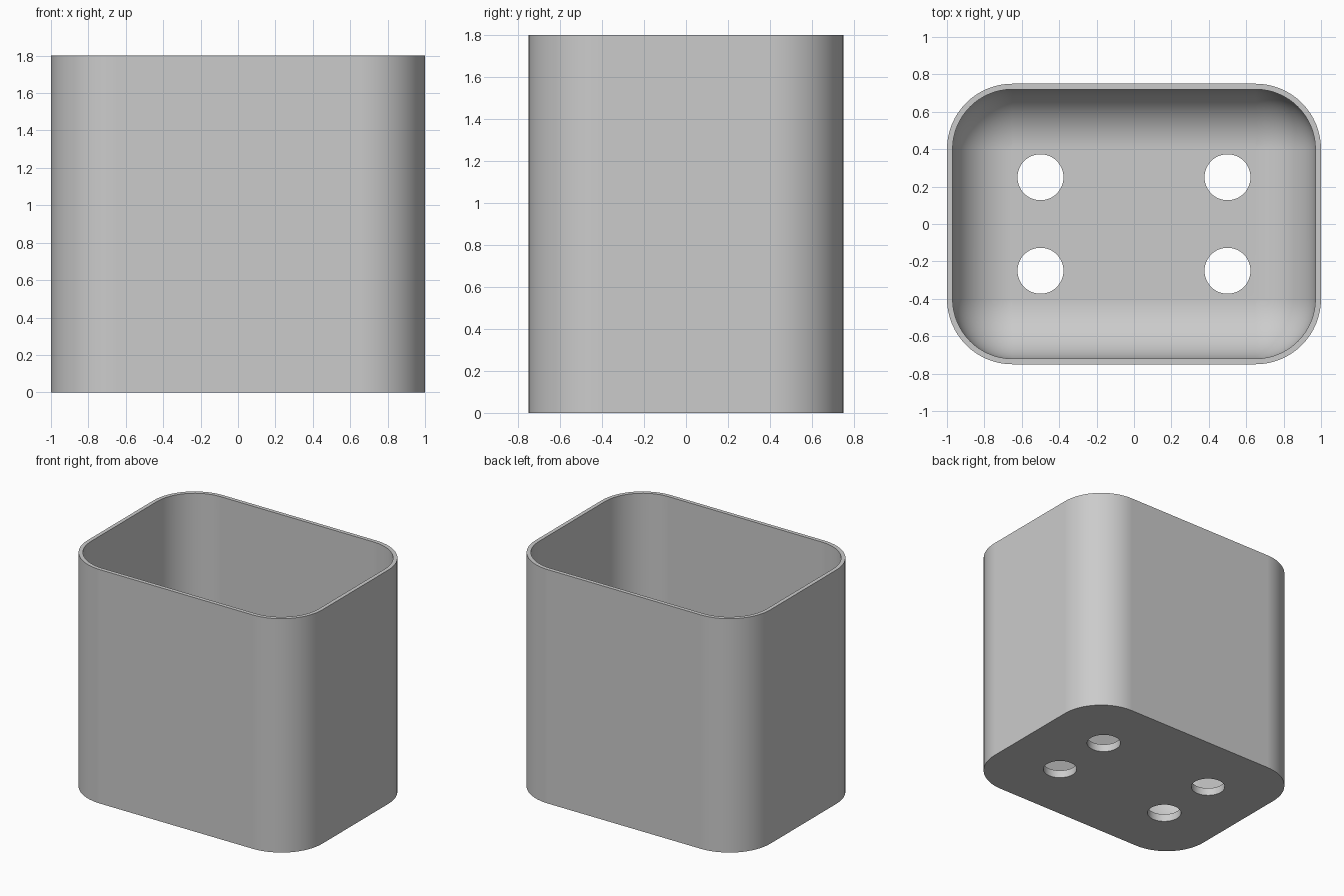
import bpy, bmesh, math

if "Cube" in bpy.data.objects:
    bpy.data.objects.remove(bpy.data.objects["Cube"])

WIDTH, DEPTH, HEIGHT = 2.0, 1.5, 1.8
CORNER, WALL, FLOOR = 0.35, 0.03, 0.06
FILLET = CORNER - WALL
STEPS = 16

grey = bpy.data.materials.new("light grey")
grey.use_nodes = True
grey.diffuse_color = (0.6, 0.6, 0.6, 1)
grey.node_tree.nodes["Principled BSDF"].inputs["Base Color"].default_value = (0.6, 0.6, 0.6, 1)


def ring(bm, inset, z):
    """Rounded rectangle of vertices, shrunk by inset."""
    verts = []
    radius = CORNER - inset
    for quarter, (sx, sy) in enumerate([(1, 1), (-1, 1), (-1, -1), (1, -1)]):
        for i in range(STEPS + 1):
            a = (quarter + i / STEPS) * math.pi / 2
            verts.append(bm.verts.new((sx * (WIDTH / 2 - CORNER) + radius * math.cos(a),
                                       sy * (DEPTH / 2 - CORNER) + radius * math.sin(a), z)))
    return verts


# Container shell: outer wall, rim, inner wall, rounded inside bottom
bm = bmesh.new()
levels = [(0, 0), (0, HEIGHT), (WALL, HEIGHT)]
for i in range(STEPS + 1):
    a = i / STEPS * math.pi / 2
    levels.append((WALL + FILLET * (1 - math.cos(a)), FLOOR + FILLET * (1 - math.sin(a))))
rings = [ring(bm, inset, z) for inset, z in levels]
for low, high in zip(rings, rings[1:]):
    for i in range(len(low)):
        j = (i + 1) % len(low)
        bm.faces.new((low[i], low[j], high[j], high[i]))
bm.faces.new(rings[0][::-1])
bm.faces.new(rings[-1])
bmesh.ops.remove_doubles(bm, verts=bm.verts, dist=1e-5)
bmesh.ops.recalc_face_normals(bm, faces=bm.faces)
mesh = bpy.data.meshes.new("container")
bm.to_mesh(mesh)
bm.free()
container = bpy.data.objects.new("container", mesh)
bpy.context.collection.objects.link(container)
mesh.materials.append(grey)

# Four drain holes through the floor
for sx in (-1, 1):
    for sy in (-1, 1):
        bpy.ops.mesh.primitive_cylinder_add(vertices=48, radius=0.123, depth=0.4,
                                            location=(sx * 0.5, sy * 0.25, 0))
        cutter = bpy.context.object
        cutter.name = "hole_cutter"
        cutter.hide_render = True
        cutter.data.materials.append(grey)
        cut = container.modifiers.new("drain_hole", "BOOLEAN")
        cut.operation = "DIFFERENCE"
        cut.solver = "EXACT"
        cut.object = cutter
        bpy.ops.object.select_all(action="DESELECT")
        container.select_set(True)
        bpy.context.view_layer.objects.active = container
        bpy.ops.object.modifier_apply(modifier=cut.name)
        bpy.data.objects.remove(cutter)

# Smooth rounded corners with crisp rims
bpy.ops.object.shade_smooth_by_angle(angle=math.radians(30))
weighted = container.modifiers.new("even_normals", "WEIGHTED_NORMAL")
weighted.keep_sharp = True
